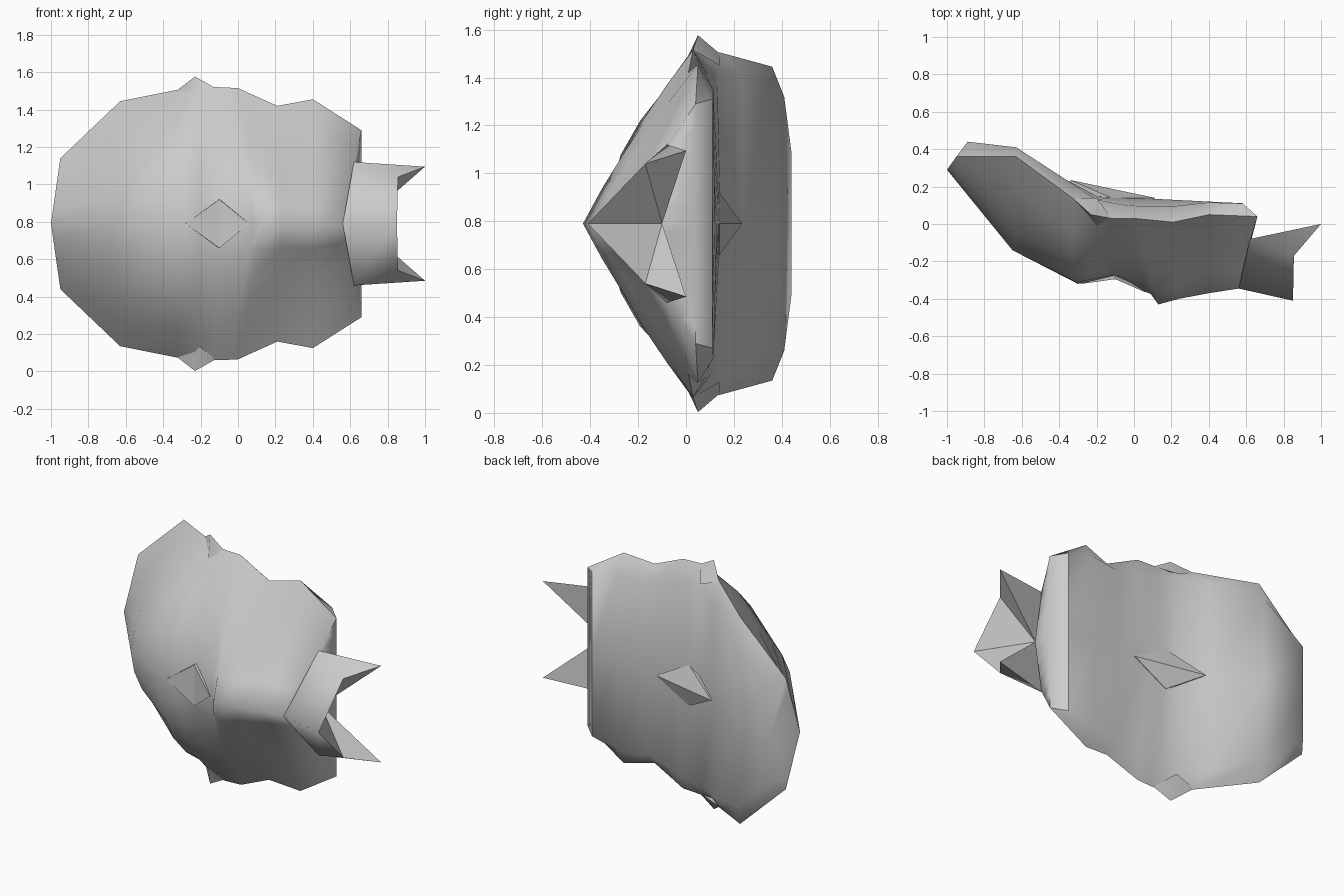
import bpy, math

cube = bpy.data.objects.get("Cube")
if cube:
    bpy.data.objects.remove(cube, do_unlink=True)

MID = 0.79  # height of the mirror plane

mat = bpy.data.materials.new("plain grey")
mat.use_nodes = True
GREY = (0.6, 0.6, 0.6, 1)
mat.diffuse_color = GREY
mat.node_tree.nodes["Principled BSDF"].inputs["Base Color"].default_value = GREY


def make(name, verts, faces, angle, closed=True):
    mesh = bpy.data.meshes.new(name)
    mesh.from_pydata([(x, y, h + MID) for x, y, h in verts], [], faces)
    mesh.materials.append(mat)
    obj = bpy.data.objects.new(name, mesh)
    bpy.context.collection.objects.link(obj)
    bpy.ops.object.select_all(action="DESELECT")
    obj.select_set(True)
    bpy.context.view_layer.objects.active = obj
    # consistent outward normals on closed parts
    if closed:
        bpy.ops.object.mode_set(mode="EDIT")
        bpy.ops.mesh.select_all(action="SELECT")
        bpy.ops.mesh.normals_make_consistent(inside=False)
        bpy.ops.object.mode_set(mode="OBJECT")
    bpy.ops.object.shade_smooth_by_angle(angle=math.radians(angle))


# Curved shell: front centre (x, y), rim (x, half height, y),
# back edge (x, half height, y), bulge power
stations = [
    (-1.0, .29, -.95, .35, .36, -.89, .30, .44, 1.0),
    (-.65, -.14, -.63, .655, .36, -.63, .53, .41, 1.8),
    (-.30, -.32, -.33, .715, .14, -.36, .62, .235, 2.5),
    (-.21, -.305, -.23, .72, .06, -.20, .64, .13, 2.1),
    (-.10, -.29, -.12, .73, .03, -.10, .62, .11, 1.8),
    (.09, -.375, -.04, .727, .03, -.03, .61, .10, 1.4),
    (.13, -.43, .0, .725, .03, .04, .60, .095, 1.1),
    (.24, -.40, .21, .63, .01, .21, .55, .095, 1.05),
    (.40, -.37, .40, .665, .05, .40, .56, .115, .75),
    (.56, -.345, .66, .50, .04, .58, .52, .11, .86),
    (.66, .04, .66, .50, .04, .58, .52, .11, 1.0),
]
STEPS = 5
verts, faces = [], []
for xf, yf, xr, hr, yr, xb, hb, yb, power in stations:
    for i in range(-STEPS, STEPS + 1):
        t = abs(i) / STEPS
        verts.append((xf + (xr - xf) * t, yf + (yr - yf) * t ** power, hr * i / STEPS))
    # the middle of the back swells slightly
    verts += [(xb, yb, hb), (xb, max(yb, .14 - .05 * xb), 0), (xb, yb, -hb)]
ring = 2 * STEPS + 4
for s in range(len(stations) - 1):
    for i in range(ring):
        j = (i + 1) % ring
        faces.append((s * ring + i, s * ring + j, (s + 1) * ring + j, (s + 1) * ring + i))
# end caps
last = (len(stations) - 1) * ring
faces += [tuple(range(ring)), tuple(range(last, last + ring))]
make("curved_shell", verts, faces, 75)

# Snout skin flaring out of the shell into two pointed corners
skin = [(.56, -.345, 0), (.85, -.41, 0)]
for s in (1, -1):
    skin += [(.62, -.08, .33 * s), (.855, -.17, .25 * s), (1, 0, .305 * s)]
make("snout_skin", skin, [(0, 1, 3, 2), (2, 3, 4), (1, 0, 5, 6), (6, 5, 7)], 110, closed=False)

# Hollow mouth of the snout
mouth = skin[1:] + [(.65, -.10, 0)]
make("snout_mouth", mouth, [(0, 7, 2), (2, 7, 3), (3, 7, 1),
                            (0, 5, 7), (5, 6, 7), (6, 4, 7)], 5, closed=False)

# Small pointed peaks on the upper and lower rim
for s, name in ((1, "upper_peak"), (-1, "lower_peak")):
    peak = [(-.23, .05, .787), (-.33, .14, .71), (-.20, -.01, .66),
            (-.12, .03, .725), (-.20, .14, .66)]
    make(name, [(x, y, h * s) for x, y, h in peak],
         [(0, 1, 2), (0, 2, 3), (0, 3, 4), (0, 4, 1), (1, 4, 3, 2)], 60)

# Diamond spike piercing the shell, folded flush in front and ridged behind
verts = [(-.28, -.32, 0), (.06, -.365, 0), (-.10, -.295, .13), (-.10, -.295, -.13),
         (-.34, .235, 0), (.11, .14, 0), (-.12, .14, .13), (-.12, .14, -.13)]
faces = [(0, 2, 3), (1, 3, 2), (4, 5, 6), (4, 7, 5),
         (0, 4, 6, 2), (2, 6, 5, 1), (1, 5, 7, 3), (3, 7, 4, 0)]
make("diamond_spike", verts, faces, 10)
